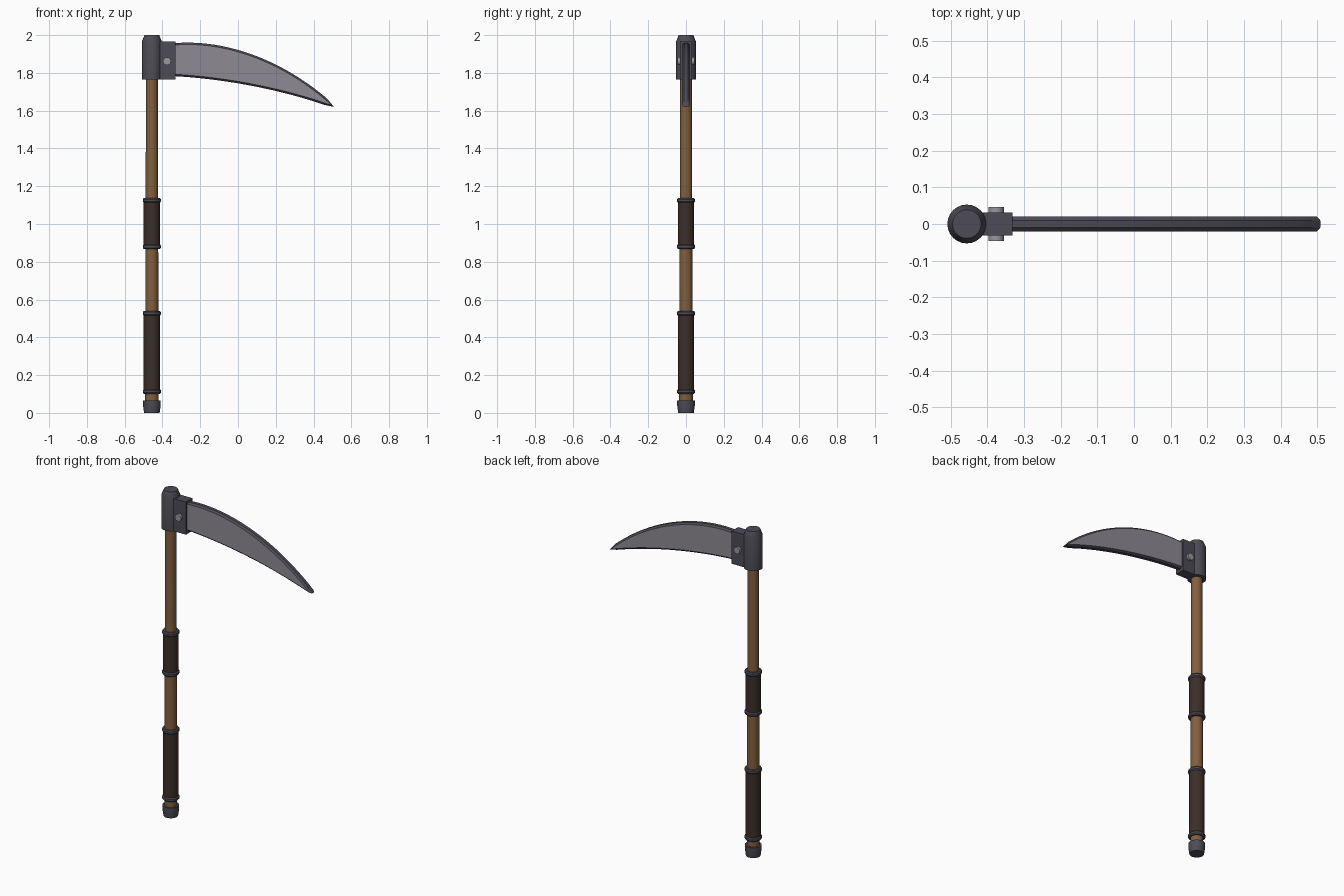
import bpy, bmesh, math
from mathutils import Vector, Matrix

if "Cube" in bpy.data.objects:
    bpy.data.objects.remove(bpy.data.objects["Cube"])

SX = -0.456  # handle axis


def mat(name, r, g, b):
    m = bpy.data.materials.new(name)
    m.diffuse_color = (r, g, b, 1)
    m.use_nodes = True
    m.node_tree.nodes["Principled BSDF"].inputs["Base Color"].default_value = m.diffuse_color
    return m


WOOD = mat("wood", 0.22, 0.115, 0.05)
WRAP = mat("leather", 0.045, 0.028, 0.022)
IRON = mat("dark_iron", 0.075, 0.07, 0.09)
STEEL = mat("steel", 0.27, 0.255, 0.29)
BOLT = mat("bolt_metal", 0.32, 0.31, 0.34)


def finish(name, bm, *mats):
    bmesh.ops.recalc_face_normals(bm, faces=bm.faces[:])
    me = bpy.data.meshes.new(name)
    bm.to_mesh(me)
    bm.free()
    for m in mats:
        me.materials.append(m)
    ob = bpy.data.objects.new(name, me)
    bpy.context.collection.objects.link(ob)
    bpy.ops.object.select_all(action='DESELECT')
    ob.select_set(True)
    bpy.context.view_layer.objects.active = ob
    bpy.ops.object.shade_smooth_by_angle(angle=math.radians(30))
    return ob


def lathe(name, profile, m, sides=24):
    """Closed turned solid around the handle axis from (radius, z) points."""
    bm = bmesh.new()
    rings = [[bm.verts.new((SX + r * math.cos(2 * math.pi * i / sides),
                            r * math.sin(2 * math.pi * i / sides), z))
              for i in range(sides)] for r, z in profile]
    for a, b in zip(rings, rings[1:]):
        for i in range(sides):
            j = (i + 1) % sides
            bm.faces.new((a[i], a[j], b[j], b[i]))
    bm.faces.new(rings[0])
    bm.faces.new(rings[-1])
    return finish(name, bm, m)


# handle
lathe("shaft", [(0.036, 0.02), (0.031, 1.9)], WOOD)
lathe("butt_cap", [(0.041, 0.0), (0.047, 0.04), (0.047, 0.065)], IRON)
for label, z0, z1 in (("lower", 0.113, 0.527), ("upper", 0.88, 1.125)):
    lathe(label + "_grip", [(0.043, z0), (0.043, z1)], WRAP)
    for end, z in (("bottom", z0), ("top", z1)):
        lathe(f"{label}_grip_{end}_ring",
              [(0.043, z - 0.012), (0.048, z - 0.006),
               (0.048, z + 0.006), (0.043, z + 0.012)], IRON)

# head socket
lathe("socket", [(0.053, 1.765), (0.053, 1.965), (0.039, 2.0)], IRON)

# clamp block holding the blade
bm = bmesh.new()
bmesh.ops.create_cube(bm, size=1, matrix=Matrix.LocRotScale(
    Vector((-0.383, 0, 1.865)), None, Vector((0.104, 0.063, 0.2))))
finish("blade_clamp", bm, IRON)

# rivet through the clamp
bm = bmesh.new()
bmesh.ops.create_cone(bm, cap_ends=True, segments=16, radius1=0.021, radius2=0.021,
                      depth=0.092, matrix=Matrix.Translation((-0.376, 0, 1.862)) @
                      Matrix.Rotation(math.pi / 2, 4, 'X'))
finish("rivet", bm, BOLT)


# blade: flat crescent with chamfered rim
def bezier(p, n):
    out = []
    for i in range(n + 1):
        t = i / n
        w = ((1 - t) ** 3, 3 * t * (1 - t) ** 2, 3 * t * t * (1 - t), t ** 3)
        out.append(Vector((sum(k * q[0] for k, q in zip(w, p)),
                           sum(k * q[1] for k, q in zip(w, p)))))
    return out


N = 24
spine = bezier([(-0.36, 1.945), (-0.10, 1.975), (0.22, 1.878), (0.499, 1.627)], N)
edge = bezier([(-0.36, 1.794), (-0.07, 1.780), (0.24, 1.720), (0.499, 1.627)], N)


def offset(pts, side, d=0.01):
    out = []
    for i, p in enumerate(pts):
        t = (pts[min(i + 1, N)] - pts[max(i - 1, 0)]).normalized()
        out.append(p + Vector((-t.y, t.x)) * d * side)
    out[-1] = Vector((0.508, 1.62))
    return out


def loop(top, bottom):
    return top + bottom[-2::-1]


inner = loop(spine, edge)
outer = loop(offset(spine, 1), offset(edge, -1))
bm = bmesh.new()
layers = [[bm.verts.new((p.x, y, p.y)) for p in pts]
          for pts, y in ((inner, -0.02), (outer, -0.01), (outer, 0.01), (inner, 0.02))]
for a, b in zip(layers, layers[1:]):
    for i in range(len(a)):
        j = (i + 1) % len(a)
        bm.faces.new((a[i], a[j], b[j], b[i])).material_index = 1
for ring in (layers[0], layers[-1]):
    for i in range(N):
        quad = [ring[i], ring[i + 1], ring[2 * N - i - 1], ring[2 * N - i]]
        bm.faces.new(list(dict.fromkeys(quad)))
finish("blade", bm, STEEL, IRON)
